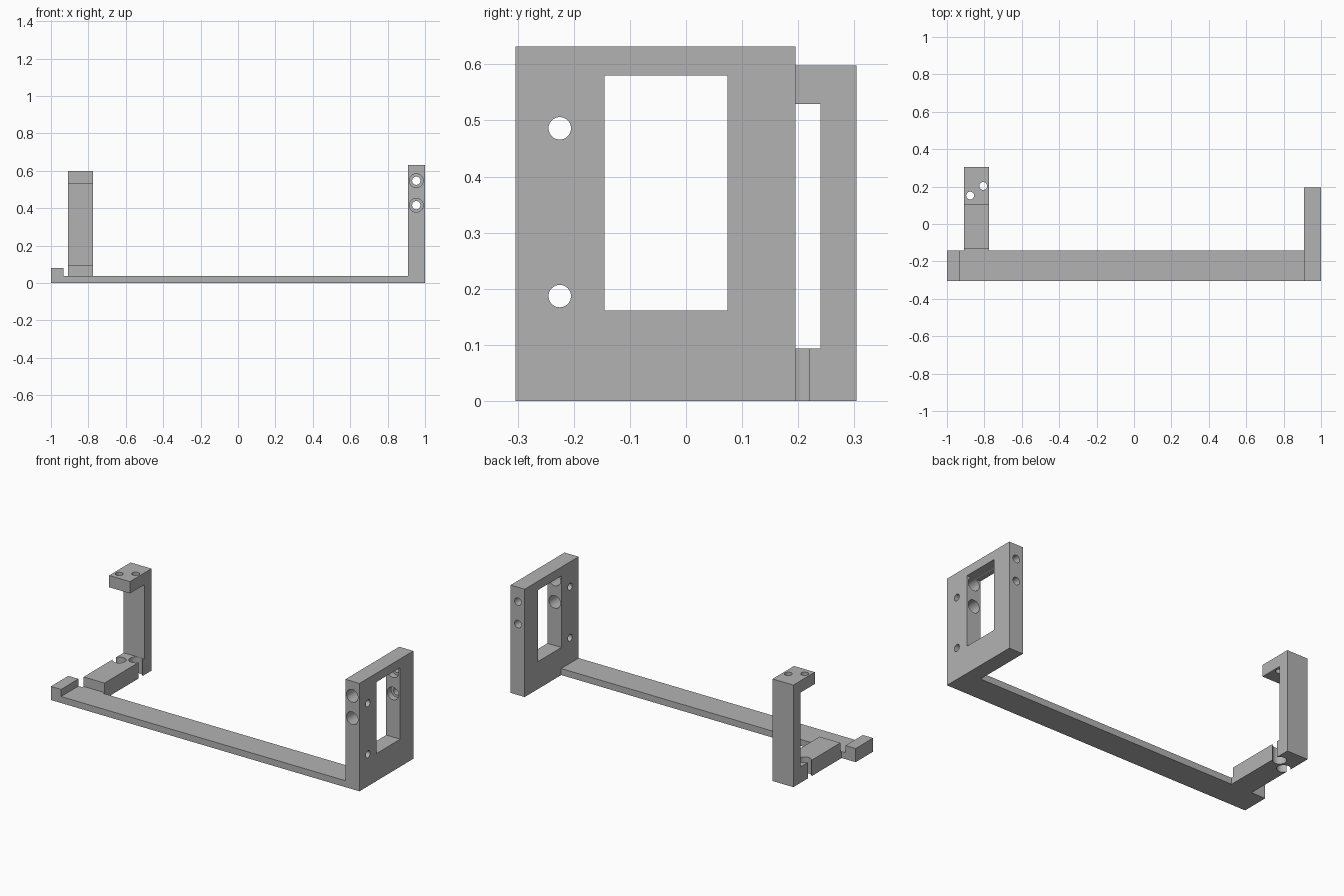
import bpy, bmesh
from mathutils import Matrix, Vector

cube = bpy.data.objects.get("Cube")
if cube:
    bpy.data.objects.remove(cube, do_unlink=True)

GREY = (0.45, 0.45, 0.45, 1)
grey = bpy.data.materials.new("plain grey")
grey.use_nodes = True
grey.diffuse_color = GREY
grey.node_tree.nodes["Principled BSDF"].inputs["Base Color"].default_value = GREY


def finish(name, bm):
    bmesh.ops.recalc_face_normals(bm, faces=bm.faces)
    mesh = bpy.data.meshes.new(name)
    bm.to_mesh(mesh)
    bm.free()
    mesh.materials.append(grey)
    ob = bpy.data.objects.new(name, mesh)
    bpy.context.collection.objects.link(ob)
    return ob


def extrude(name, points, along, start, end):
    """Extrude a closed outline along x (y, z points) or y (x, z points)."""
    bm = bmesh.new()
    if along == "X":
        verts = [bm.verts.new((start, a, b)) for a, b in points]
        offset = (end - start, 0, 0)
    else:
        verts = [bm.verts.new((a, start, b)) for a, b in points]
        offset = (0, end - start, 0)
    face = bm.faces.new(verts)
    ext = bmesh.ops.extrude_face_region(bm, geom=[face], use_keep_orig=True)
    moved = [v for v in ext["geom"] if isinstance(v, bmesh.types.BMVert)]
    bmesh.ops.translate(bm, verts=moved, vec=offset)
    return finish(name, bm)


def rect(a0, a1, b0, b1):
    return [(a0, b0), (a1, b0), (a1, b1), (a0, b1)]


def cylinder(start, end, radius):
    start, end = Vector(start), Vector(end)
    axis = end - start
    turn = axis.to_track_quat("Z", "Y").to_matrix().to_4x4()
    bm = bmesh.new()
    bmesh.ops.create_cone(bm, cap_ends=True, segments=40, radius1=radius,
                          radius2=radius, depth=axis.length,
                          matrix=Matrix.Translation((start + end) / 2) @ turn)
    return finish("hole_cutter", bm)


def activate(ob):
    bpy.ops.object.select_all(action="DESELECT")
    ob.select_set(True)
    bpy.context.view_layer.objects.active = ob


def cut(ob, cutter):
    cutter.hide_render = True
    mod = ob.modifiers.new("cut", "BOOLEAN")
    mod.operation = "DIFFERENCE"
    mod.solver = "EXACT"
    mod.object = cutter
    activate(ob)
    bpy.ops.object.modifier_apply(modifier=mod.name)
    bpy.data.objects.remove(cutter, do_unlink=True)


# Long base bar with a raised end lip
extrude("base_bar", [(-1, 0), (0.909, 0), (0.909, 0.038), (-0.934, 0.038),
                     (-0.934, 0.08), (-1, 0.08)], "Y", -0.304, -0.143)

# Upright end plate with a window
plate = extrude("end_plate", rect(-0.304, 0.195, 0, 0.632), "X", 0.909, 1)
cut(plate, extrude("window_cutter", rect(-0.145, 0.074, 0.161, 0.58), "X", 0.8, 1.1))

# Screw holes through the plate's broad side
for z in (0.187, 0.486):
    cut(plate, cylinder((0.8, -0.225, z), (1.1, -0.225, z), 0.02))

# Counterbored holes running front to back
for z in (0.416, 0.547):
    cut(plate, cylinder((0.953, -0.4, z), (0.953, 0.11, z), 0.037))
    cut(plate, cylinder((0.953, 0.05, z), (0.953, 0.3, z), 0.022))

# C-shaped bracket: foot, post and top arm
bracket = extrude("bracket", [(-0.143, 0), (0.304, 0), (0.304, 0.598), (0.105, 0.598),
                              (0.105, 0.529), (0.24, 0.529), (0.24, 0.0935),
                              (-0.131, 0.0935), (-0.131, 0.038), (-0.143, 0.038)],
                  "X", -0.909, -0.774)

# Screw holes in the arm, wider access notches in the foot below
for x, y in ((-0.876, 0.152), (-0.806, 0.203)):
    cut(bracket, cylinder((x, y, 0.4), (x, y, 0.7), 0.021))
    cut(bracket, cylinder((x, y, -0.1), (x, y, 0.2), 0.0365))

for ob in (plate, bracket):
    activate(ob)
    bpy.ops.object.shade_smooth_by_angle()
